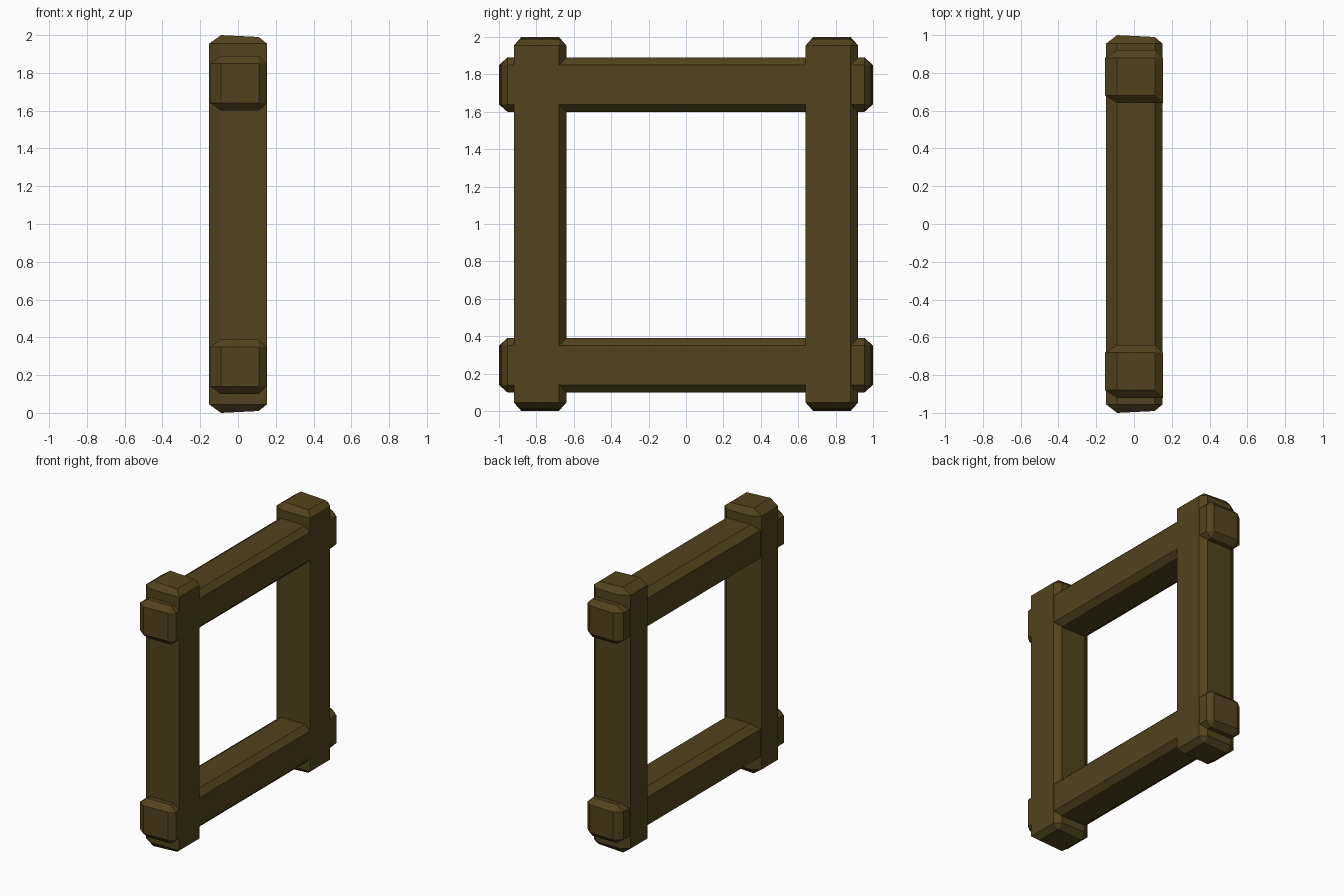
import bpy, bmesh
from mathutils import Matrix, Vector
from math import pi

if "Cube" in bpy.data.objects:
    bpy.data.objects.remove(bpy.data.objects["Cube"])

wood = bpy.data.materials.new("dark_wood")
wood.diffuse_color = (0.085, 0.056, 0.013, 1)
wood.use_nodes = True
wood.node_tree.nodes["Principled BSDF"].inputs["Base Color"].default_value = wood.diffuse_color


def timber(name, x0, x1, half, sharp, matrix):
    """Hewn beam along local z: chamfered section, bevelled, slightly skewed ends."""
    ix0, ix1, iy = -0.09, 0.11, half - 0.04      # flat area left inside the chamfers
    section = [(ix0, -half)]
    section += [(x1, -half)] if sharp else [(ix1, -half), (x1, -iy)]
    section += [(x1, iy), (ix1, half), (ix0, half), (x0, iy), (x0, -iy)]
    bm = bmesh.new()
    rings = []
    for z, cap in ((-1, True), (-0.955, False), (0.955, False), (1, True)):
        ring = []
        for x, y in section:
            zz = z
            if cap:
                x, y = min(max(x, ix0), ix1), min(max(y, -iy), iy)
                zz = z * (0.99 if x > 0 else 1.0)
            ring.append(bm.verts.new((x, y, zz)))
        rings.append(ring)
    n = len(section)
    for a, b in zip(rings, rings[1:]):
        for i in range(n):
            j = (i + 1) % n
            bm.faces.new((a[i], a[j], b[j], b[i]))
    bm.faces.new(rings[0][::-1])
    bm.faces.new(rings[-1])
    bmesh.ops.remove_doubles(bm, verts=bm.verts, dist=0.0005)
    bmesh.ops.recalc_face_normals(bm, faces=bm.faces)
    me = bpy.data.meshes.new(name)
    bm.to_mesh(me)
    bm.free()
    me.materials.append(wood)
    ob = bpy.data.objects.new(name, me)
    ob.matrix_world = matrix
    bpy.context.collection.objects.link(ob)


# upright posts
for label, y in (("front", -0.78), ("back", 0.78)):
    timber(label + "_post", -0.153, 0.153, 0.14, True,
           Matrix.Translation(Vector((0, y, 1))))

# horizontal rails crossing the posts
for label, z in (("lower", 0.245), ("upper", 1.745)):
    timber(label + "_rail", -0.147, 0.151, 0.145, False,
           Matrix.Translation(Vector((0, 0, z))) @ Matrix.Rotation(pi / 2, 4, 'X'))
